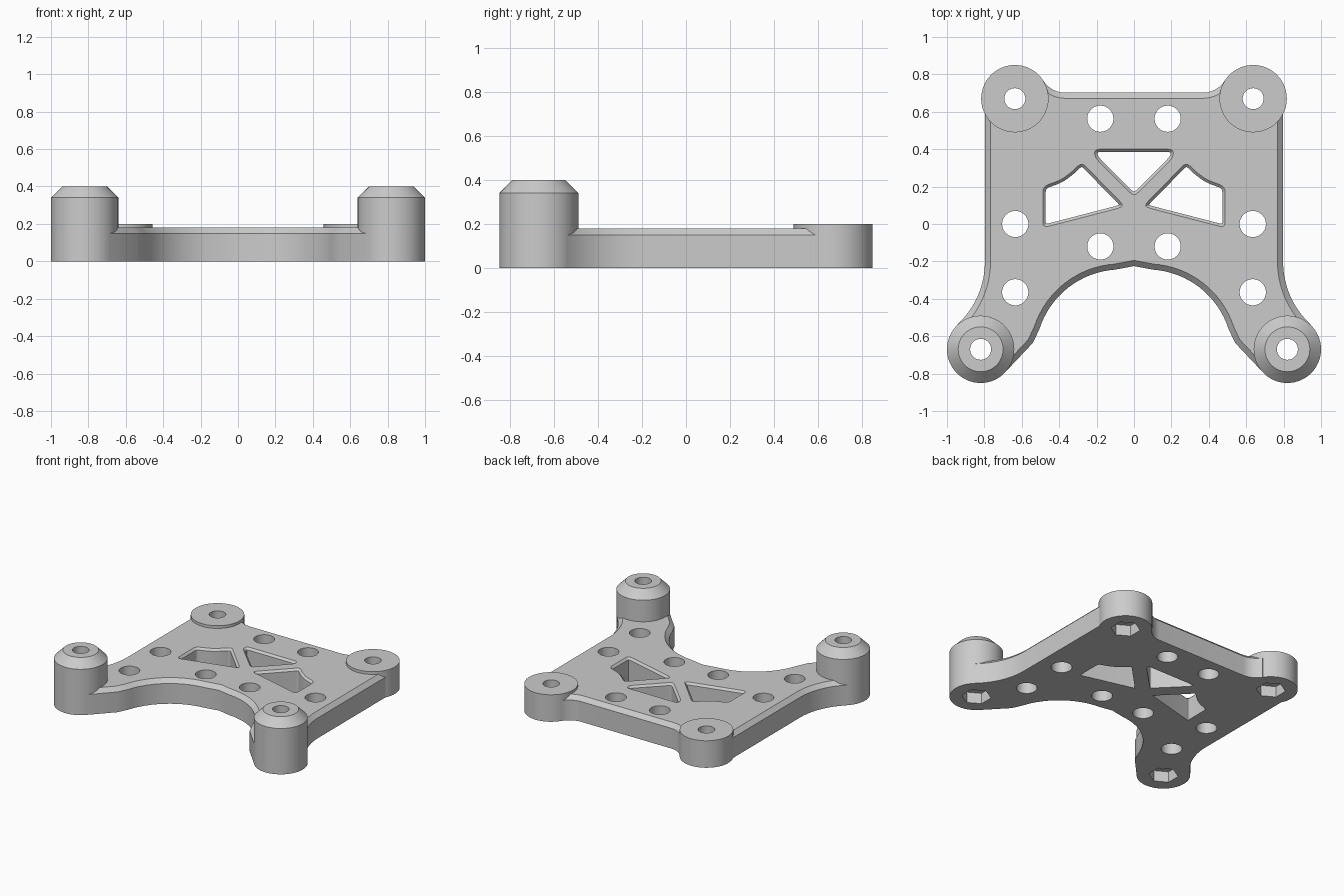
import bpy, bmesh
from math import cos, sin, radians
from mathutils import Vector

cube = bpy.data.objects.get("Cube")
if cube:
    bpy.data.objects.remove(cube)

grey = bpy.data.materials.new("plain grey")
grey.use_nodes = True
grey.diffuse_color = (0.6, 0.6, 0.6, 1)
grey.node_tree.nodes["Principled BSDF"].inputs["Base Color"].default_value = (0.6, 0.6, 0.6, 1)


def arc(cx, cy, r, a, b, n=16):
    angles = [radians(a + (b - a) * i / n) for i in range(n + 1)]
    return [(cx + r * cos(t), cy + r * sin(t)) for t in angles]


def circle(cx, cy, r, n=60):
    return arc(cx, cy, r, 0, 360, n)[:-1]


def hexagon(cx, cy, r, n=60):
    """Hexagon with the same number of points as the circle."""
    result = []
    for i in range(n):
        a = 360 * i / n
        d = r * cos(radians(30)) / cos(radians((a + 30) % 60 - 30))
        result.append((cx + d * cos(radians(a)), cy + d * sin(radians(a))))
    return result


def mirror(points):
    return [(-x, y) for x, y in reversed(points)]


def inset(points, d):
    """Mitred offset towards the inside of a counter-clockwise outline."""
    pts = [Vector(p) for p in points]
    result = []
    for i, p in enumerate(pts):
        a = (p - pts[i - 1]).normalized()
        b = (pts[(i + 1) % len(pts)] - p).normalized()
        na, nb = Vector((-a.y, a.x)), Vector((-b.y, b.x))
        result.append(tuple(p + (na + nb) * (d / (1 + na.dot(nb)))))
    return result


def rounded(points, r, n=5):
    """Replace each corner with a small curve."""
    result = []
    for i, p in enumerate(points):
        p = Vector(p)
        before = Vector(points[i - 1]) - p
        after = Vector(points[(i + 1) % len(points)]) - p
        a = p + before.normalized() * min(r, before.length * 0.45)
        b = p + after.normalized() * min(r, after.length * 0.45)
        for k in range(n + 1):
            t = k / n
            result.append(tuple(a * (1 - t) ** 2 + p * 2 * t * (1 - t) + b * t * t))
    return result


def add_wall(bm, sections, inward=False, closed=False):
    """Skin outlines given with their heights; return the rings of vertices."""
    rings = [[bm.verts.new((x, y, z)) for x, y in pts] for pts, z in sections]
    n = len(rings[0])
    pairs = list(zip(rings, rings[1:]))
    if closed:
        pairs.append((rings[-1], rings[0]))
    for low, high in pairs:
        for i in range(n):
            j = (i + 1) % n
            quad = (low[i], low[j], high[j], high[i])
            bm.faces.new(quad[::-1] if inward else quad)
    return rings


def finish(bm, name):
    bm.normal_update()
    mesh = bpy.data.meshes.new(name)
    bm.to_mesh(mesh)
    bm.free()
    mesh.materials.append(grey)
    obj = bpy.data.objects.new(name, mesh)
    bpy.context.collection.objects.link(obj)
    bpy.ops.object.select_all(action="DESELECT")
    obj.select_set(True)
    bpy.context.view_layer.objects.active = obj
    bpy.ops.object.shade_smooth_by_angle(angle=radians(25))


BACK, FRONT, BOSS_R, SOCKET_R = (0.637, 0.67), (0.82, -0.67), 0.18, 0.112

# Plate outline: right half, front middle round to back middle, wrapping inside the bosses
half = arc(0.07, -0.70, 0.457, 86, 18)
half += [(0.54, -0.635), (0.693, -0.797)]
half += arc(*FRONT, SOCKET_R, 225, 47)
half += arc(1.257, -0.20, 0.46, 227, 180)
half += [(0.797, 0.60)]
half += arc(*BACK, SOCKET_R, 336, 147)
half += arc(0.368, 0.84, 0.138, 328, 270, 10)
outline = [(0, -0.225)] + half + mirror(half)

# Three windows, the side ones with a bowed edge
side_window = [(0.055, 0.10), (0.08, 0.085), (0.487, -0.02), (0.487, 0.20), (0.39, 0.236),
               (0.33, 0.28), (0.28, 0.33)]
middle_window = [(0, 0.147), (0.21, 0.357), (0.21, 0.4), (-0.21, 0.4), (-0.21, 0.357)]

# Plate with chamfered top rim, windows and round through holes
bm = bmesh.new()
walls = [add_wall(bm, [(outline, 0), (outline, 0.15), (inset(outline, 0.03), 0.18)])]
for shape in (side_window, mirror(side_window), middle_window):
    rim = rounded(shape, 0.03)
    hole = inset(rim, 0.015)
    walls.append(add_wall(bm, [(hole, 0), (hole, 0.165), (rim, 0.18)], inward=True))
for side in (-1, 1):
    for x, y in ((0.18, 0.563), (0.18, -0.12), (0.635, 0), (0.635, -0.365)):
        ring = circle(x * side, y, 0.07)
        walls.append(add_wall(bm, [(ring, 0), (ring, 0.18)], inward=True))
for level, direction in ((0, -1), (-1, 1)):
    edges = []
    for rings in walls:
        ring = rings[level]
        edges += [bm.edges.get((v, ring[i - 1])) for i, v in enumerate(ring)]
    bmesh.ops.triangle_fill(bm, edges=edges, use_beauty=True, normal=(0, 0, direction))
finish(bm, "mounting_plate")

# Low back bosses and tall chamfered front bosses, bored through with a nut pocket below
for name, (bx, y), shoulder, top, top_r in (("back_boss", BACK, 0.19, 0.2, BOSS_R),
                                            ("front_boss", FRONT, 0.34, 0.4, 0.12)):
    for side, label in ((1, "left"), (-1, "right")):
        x = bx * side
        rim, bore, pocket = circle(x, y, BOSS_R), circle(x, y, 0.056), hexagon(x, y, 0.1)
        bm = bmesh.new()
        add_wall(bm, [(rim, 0), (rim, shoulder), (circle(x, y, top_r), top), (bore, top),
                      (bore, 0.08), (pocket, 0.08), (pocket, 0)], closed=True)
        finish(bm, label + "_" + name)
